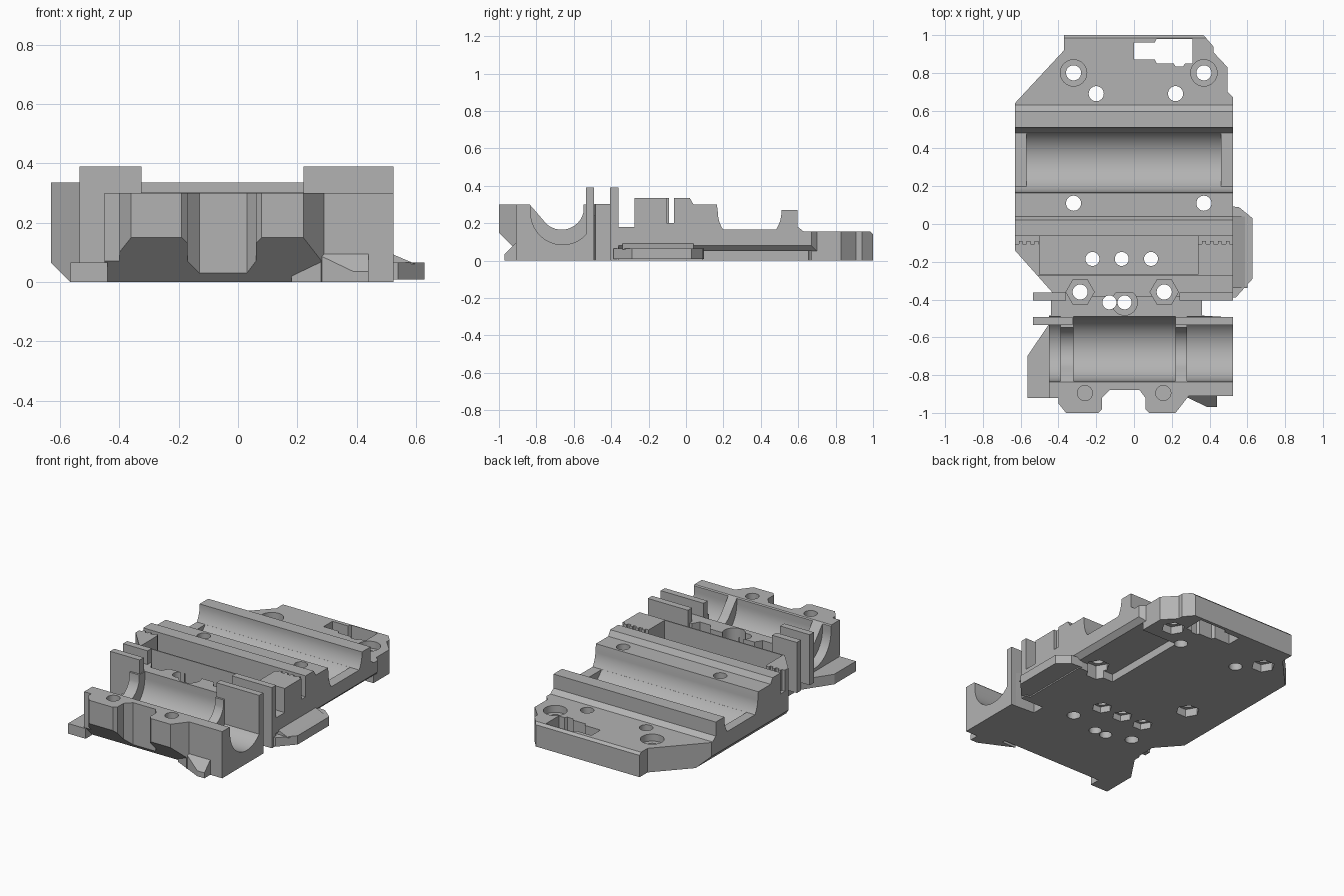
import bpy, bmesh
from math import cos, sin, pi, radians

if "Cube" in bpy.data.objects:
    bpy.data.objects.remove(bpy.data.objects["Cube"])

grey = bpy.data.materials.new("matte grey")
grey.use_nodes = True
COLOR = (0.45, 0.45, 0.45, 1)
grey.diffuse_color = COLOR
grey.node_tree.nodes["Principled BSDF"].inputs["Base Color"].default_value = COLOR


def arc(cx, cy, r, a0=0, a1=360, n=40):
    """Points on an arc, angles in degrees; a full ring leaves out the repeat."""
    count = n if abs(a1 - a0) == 360 else n + 1
    return [(cx + r * cos(radians(a0 + (a1 - a0) * i / n)),
             cy + r * sin(radians(a0 + (a1 - a0) * i / n))) for i in range(count)]


def prism(name, pts, axis, lo, hi):
    """Extrude a 2D outline: z takes (x, y), x takes (y, z), y takes (x, z)."""
    place = {"z": lambda a, b, t: (a, b, t),
             "x": lambda a, b, t: (t, a, b),
             "y": lambda a, b, t: (a, t, b)}[axis]
    bm = bmesh.new()
    low = [bm.verts.new(place(a, b, lo)) for a, b in pts]
    high = [bm.verts.new(place(a, b, hi)) for a, b in pts]
    bm.faces.new(low)
    bm.faces.new(high)
    for i in range(len(pts)):
        j = (i + 1) % len(pts)
        bm.faces.new((low[i], low[j], high[j], high[i]))
    bmesh.ops.recalc_face_normals(bm, faces=bm.faces)
    mesh = bpy.data.meshes.new(name)
    bm.to_mesh(mesh)
    bm.free()
    mesh.materials.append(grey)
    ob = bpy.data.objects.new(name, mesh)
    bpy.context.collection.objects.link(ob)
    return ob


def box(name, x0, x1, y0, y1, z0, z1):
    return prism(name, [(x0, y0), (x1, y0), (x1, y1), (x0, y1)], "z", z0, z1)


def activate(ob):
    bpy.ops.object.select_all(action="DESELECT")
    ob.select_set(True)
    bpy.context.view_layer.objects.active = ob


def combine(ob, other, op="DIFFERENCE"):
    activate(ob)
    mod = ob.modifiers.new("bool", "BOOLEAN")
    mod.operation, mod.solver, mod.object = op, "EXACT", other
    bpy.ops.object.modifier_apply(modifier=mod.name)
    bpy.data.objects.remove(other)


def drill(ob, x, y, r, z0=-0.1, z1=0.6, n=32):
    combine(ob, prism("drill", arc(x, y, r, n=n), "z", z0, z1))


# Main body: side profile trimmed by its plan outline and its end profile
side = [(1, 0), (1, 0.14), (0.985, 0.155), (0.63, 0.155), (0.597, 0.18), (0.597, 0.27), (0.51, 0.27)]
side += arc(0.34, 0.26, 0.17, 0, -34, 8) + arc(0.34, 0.26, 0.17, 214, 180, 8)
side += [(0.165, 0.3), (0.04, 0.3), (0.02, 0.335), (-0.063, 0.335), (-0.063, 0.2), (-0.105, 0.2),
         (-0.105, 0.335), (-0.275, 0.335), (-0.275, 0.18), (-0.37, 0.18), (-0.37, 0)]
body = prism("main_body", side, "x", -0.63, 0.525)
plan = [(-0.63, 0.64), (-0.63, -0.14), (-0.43, -0.365), (0.525, -0.365), (0.525, 0.67), (0.495, 0.7),
        (0.495, 0.83), (0.42, 0.91), (0.42, 0.94), (0.36, 1.01), (-0.37, 1.01), (-0.37, 0.92)]
combine(body, prism("plan", plan, "z", -0.1, 0.6), "INTERSECT")
ends = [(-0.565, -0.05), (-0.565, 0), (-0.64, 0.075), (-0.64, 0.6), (0.54, 0.6),
        (0.54, 0.095), (0.495, 0.05), (0.495, -0.05)]
combine(body, prism("ends", ends, "y", -1.1, 1.1), "INTERSECT")

# Rear bearing trough, belt pocket, underside recess
combine(body, prism("trough", arc(0.34, 0.26, 0.1695, n=64), "x", -0.57, 0.46))
combine(body, box("pocket", -0.5, 0.34, -0.268, -0.064, 0.1, 0.6))
combine(body, box("underside", 0.24, 0.6, 0.09, 0.67, -0.1, 0.05))

# Sensor slot in the rear plate
slot = [(0, 0.87), (0.11, 0.87), (0.12, 0.85), (0.21, 0.85), (0.22, 0.835), (0.26, 0.835),
        (0.27, 0.85), (0.31, 0.85), (0.31, 0.98), (0.12, 0.98), (0.11, 0.96), (0, 0.96)]
combine(body, prism("slot", slot, "z", -0.1, 0.6))

# Screw holes with nut recesses below
for x, y in ((-0.32, 0.8), (0.37, 0.8), (-0.32, 0.11), (0.37, 0.11)):
    drill(body, x, y, 0.04)
    drill(body, x, y, 0.07, z0=-0.1, z1=0.05 if x < 0 or y > 0.5 else 0.09, n=6)
    if y > 0.5:
        drill(body, x, y, 0.07, z0=0.11)
for x in (-0.2, 0.22):
    drill(body, x, 0.69, 0.04)
for x in (-0.22, -0.065, 0.09):
    drill(body, x, -0.185, 0.037)
    drill(body, x, -0.185, 0.06, z1=0.04, n=6)

# Front bearing block
front = [(-0.45, -0.485), (-0.45, -0.92), (-0.4, -0.92), (-0.4, -0.95), (-0.36, -1), (-0.19, -1),
         (-0.17, -0.98), (-0.17, -0.92), (-0.13, -0.88), (0.03, -0.88), (0.06, -0.92), (0.06, -0.98),
         (0.08, -1), (0.22, -1), (0.29, -0.91), (0.525, -0.91), (0.525, -0.495), (0.36, -0.485)]
block = prism("front_bearing_block", front, "z", 0, 0.3)
combine(block, prism("slope", [(-1.1, -0.1), (-1.1, 0.25), (-0.75, -0.1)], "x", -0.6, 0.28))
rod = [(-0.84, 0.4), (-0.84, 0.305)] + arc(-0.665, 0.285, 0.12, 215, 345, 20) + [(-0.545, 0.4)]
combine(block, prism("rod_gap", rod, "x", -0.6, 0.6))
bearing = [(-0.83, 0.4)] + arc(-0.66, 0.255, 0.17, 180, 360, 32) + [(-0.49, 0.4)]
for x0, x1 in ((-0.6, -0.39), (-0.32, 0.22), (0.28, 0.6)):
    combine(block, prism("bearing_seat", bearing, "x", x0, x1))
for x in (-0.26, 0.155):
    drill(block, x, -0.895, 0.04, z0=0.14)

# Centre wall with nut pockets and a screw well
wall = box("centre_wall", -0.44, 0.36, -0.49, -0.362, 0, 0.302)
combine(wall, box("step", -0.33, 0.24, -0.38, -0.3, 0.18, 0.6))
for x in (-0.285, 0.16):
    for part in (wall, body):
        drill(part, x, -0.36, 0.075, z0=0.1, n=6)
        drill(part, x, -0.36, 0.04)
drill(wall, -0.05, -0.415, 0.068, z0=0.1)
for x in (-0.13, -0.05):
    drill(wall, x, -0.415, 0.037)

# Tall guide plates
parts = [body, block, wall]
for label, y0, y1 in (("front", -0.535, -0.493), ("rear", -0.405, -0.362)):
    for end, x0, x1 in (("right", -0.535, -0.325 if label == "front" else -0.36),
                        ("left", 0.22 if label == "front" else 0.24, 0.525)):
        z0 = 0.065 if end == "right" else 0.0
        outline = [(x0, z0), (x1, z0), (x1, 0.39), (x0, 0.39)]
        parts.append(prism(f"{label}_{end}_plate", outline, "y", y0, y1))

# Belt teeth along the clamp slot
for label, x0, count in (("right", -0.61, 3), ("left", 0.36, 4)):
    for i in range(count):
        x = x0 + i * 0.042
        parts.append(box(f"{label}_belt_tooth_{i + 1}", x, x + 0.02, -0.108, -0.09, 0.19, 0.335))

# Side tab, side foot and corner wedge
tab = [(0.48, 0.095), (0.555, 0.09), (0.628, 0.03), (0.628, -0.29), (0.54, -0.388), (0.48, -0.388)]
parts.append(prism("side_tab", tab, "z", 0.008, 0.065))
parts.append(prism("side_tab_ramp", [(0.5, 0.06), (0.6, 0.06), (0.525, 0.092), (0.5, 0.092)], "y", -0.34, 0.04))
foot = [(-0.44, -0.53), (-0.45, -0.53), (-0.565, -0.7), (-0.565, -0.92), (-0.44, -0.92)]
parts.append(prism("side_foot", foot, "z", 0, 0.065))
wedge = prism("corner_wedge", [(0.16, -0.86), (0.4, -0.975), (0.44, -0.975), (0.44, -0.86)], "z", -0.01, 0.2)
ramp = [(-0.97, 0), (-0.97, 0.035), (-0.9, 0.105), (-0.87, 0.105), (-0.87, 0)]
combine(wedge, prism("ramp", ramp, "x", 0, 0.6), "INTERSECT")
parts.append(wedge)

# Smooth only the curved surfaces
for ob in parts:
    activate(ob)
    bpy.ops.object.shade_smooth_by_angle(angle=radians(20))
